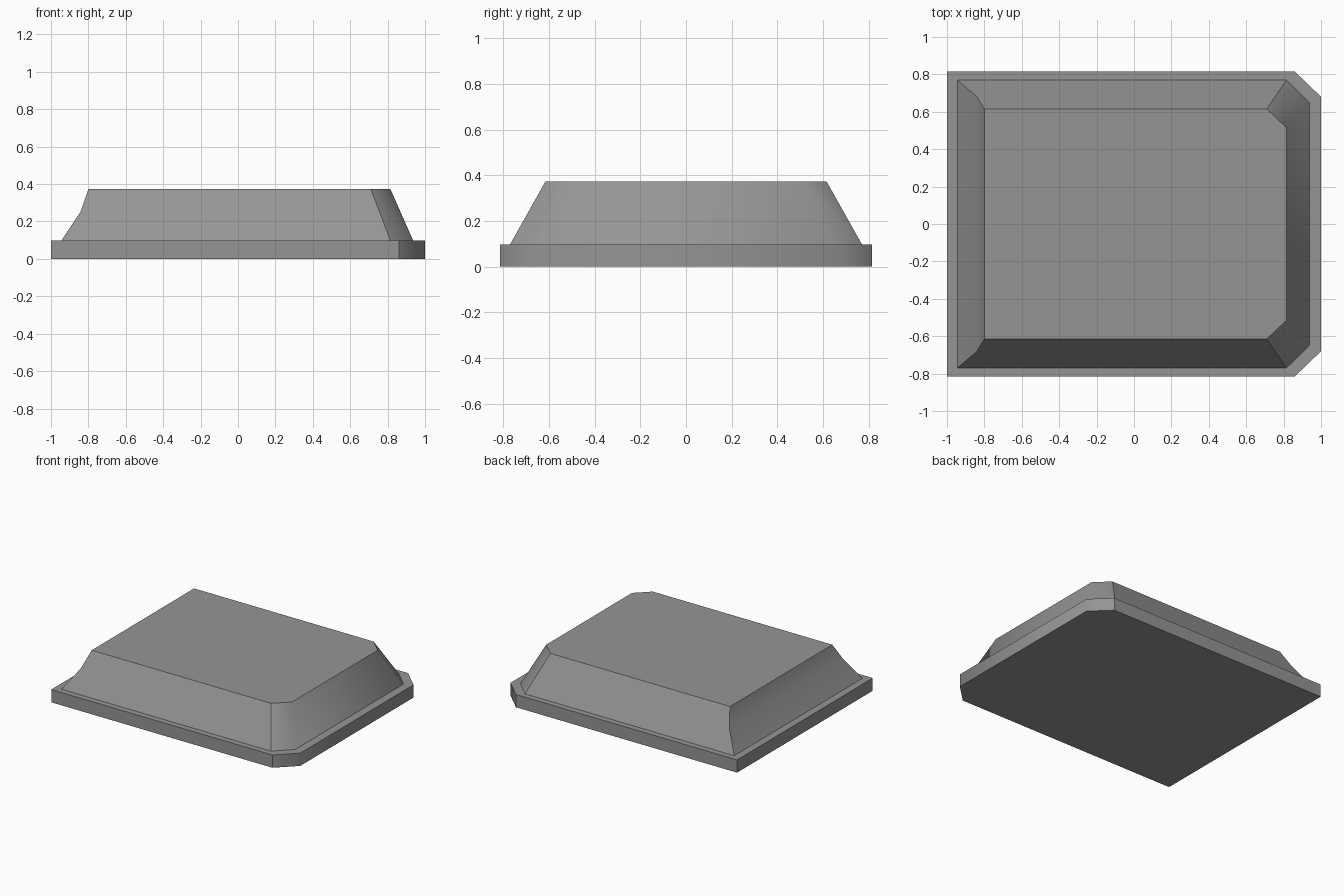
import bpy, bmesh

cube = bpy.data.objects.get("Cube")
if cube:
    bpy.data.objects.remove(cube)

grey = bpy.data.materials.new("mid grey")
grey.use_nodes = True
colour = (0.3, 0.3, 0.3, 1)
grey.diffuse_color = colour
grey.node_tree.nodes["Principled BSDF"].inputs["Base Color"].default_value = colour


def outline(left, right, side, cut_x, cut_y, z):
    """Rectangle with the two right-hand corners cut off."""
    half = [(left, side), (cut_x, side), (right, cut_y)]
    return [(x, -y, z) for x, y in half] + [(x, y, z) for x, y in reversed(half)]


def loft(name, rings):
    """Solid through stacked outlines, soft only around the end walls."""
    bm = bmesh.new()
    loops = [[bm.verts.new(p) for p in ring] for ring in rings]
    for low, high in zip(loops, loops[1:]):
        for i in range(len(low)):
            j = (i + 1) % len(low)
            bm.faces.new((low[i], low[j], high[j], high[i]))
    bm.faces.new(list(reversed(loops[0])))
    bm.faces.new(loops[-1])
    # Merge the split long walls, which are flat
    bm.normal_update()
    bmesh.ops.dissolve_limit(bm, angle_limit=0.03, verts=bm.verts[:], edges=bm.edges[:])
    bmesh.ops.recalc_face_normals(bm, faces=bm.faces[:])
    for face in bm.faces:
        face.smooth = True
    for edge in bm.edges:
        edge.smooth = all(abs(f.normal.y) < 0.8 and abs(f.normal.z) < 0.8
                          for f in edge.link_faces)
    mesh = bpy.data.meshes.new(name)
    bm.to_mesh(mesh)
    bm.free()
    mesh.materials.append(grey)
    obj = bpy.data.objects.new(name, mesh)
    bpy.context.collection.objects.link(obj)


# Flat base slab
slab = (-1, 1, 0.815, 0.86, 0.68)
loft("base_slab", [outline(*slab, 0), outline(*slab, 0.097)])

# Tapered body with a hollowed left wall
foot = (-0.945, 0.937, 0.77, 0.815, 0.65)
crown = (-0.8, 0.815, 0.615, 0.71, 0.515)
t = 0.56
waist = [a + (b - a) * t for a, b in zip(foot, crown)]
waist[0] = -0.842
loft("tapered_body", [outline(*foot, 0.097),
                      outline(*waist, 0.097 + 0.276 * t),
                      outline(*crown, 0.373)])
